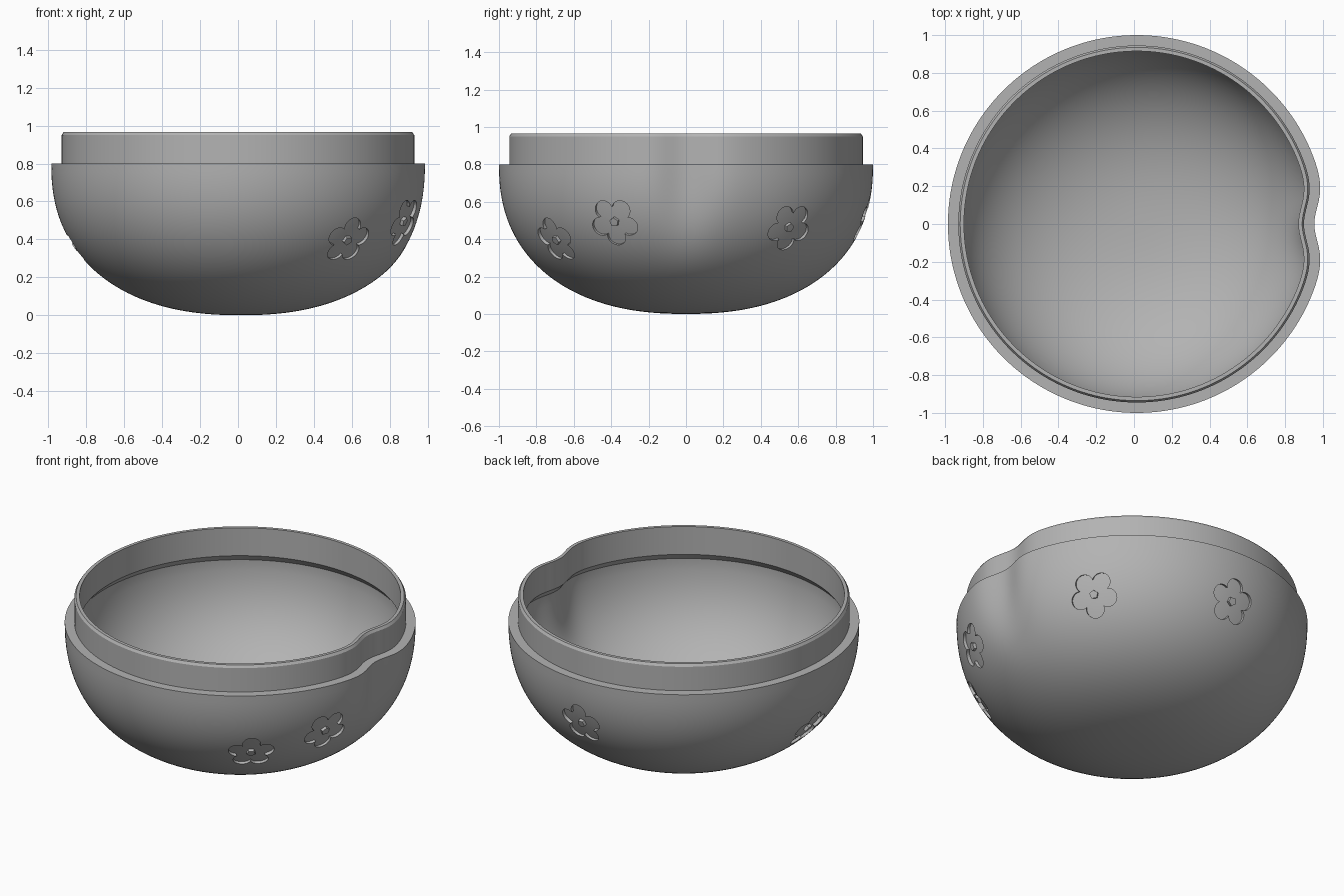
import bpy, bmesh
from math import sin, cos, pi, sqrt, exp, radians
from mathutils import Vector

cube = bpy.data.objects.get("Cube")
if cube:
    bpy.data.objects.remove(cube, do_unlink=True)

POWER = 2.3        # squareness of the bowl curve
RIM_Z = 0.8        # height of the shoulder
CENTRE_X = 0.015
SEGMENTS = 256

grey = bpy.data.materials.new("grey")
grey.use_nodes = True
grey.diffuse_color = (0.45, 0.45, 0.45, 1)
grey.node_tree.nodes["Principled BSDF"].inputs["Base Color"].default_value = grey.diffuse_color


def bowl_curve(radius, depth, steps=40):
    """Superellipse from just off the bottom centre up to the rim."""
    points = []
    for i in range(1, steps + 1):
        t = pi / 2 * i / steps
        points.append((radius * sin(t) ** (2 / POWER),
                       RIM_Z - depth * max(cos(t), 0) ** (2 / POWER)))
    return points


def finger_dent(x, y, z):
    """Push the +x side inwards, fading out down the wall."""
    if x <= 0:
        return x
    f = min(max((z - 0.2) / 0.55, 0), 1)
    return x - 0.06 * f * f * (3 - 2 * f) * exp(-(y / 0.145) ** 2)


def make_object(name, bm):
    bmesh.ops.recalc_face_normals(bm, faces=bm.faces)
    mesh = bpy.data.meshes.new(name)
    bm.to_mesh(mesh)
    bm.free()
    mesh.materials.append(grey)
    obj = bpy.data.objects.new(name, mesh)
    bpy.context.collection.objects.link(obj)
    return obj


def make_bowl():
    # outer wall, shoulder, collar with chamfered lip, undercut, inner wall
    collar = [(0.945, RIM_Z), (0.945, 0.95), (0.935, 0.965),
              (0.915, 0.965), (0.915, 0.79)]
    inner = [p for p in bowl_curve(0.95, 0.75) if p[1] < 0.75]
    profile = bowl_curve(1, RIM_Z) + collar + [(0.947, 0.75)] + inner[::-1]
    bm = bmesh.new()
    rings = []
    for r, z in profile:
        ring = []
        for s in range(SEGMENTS):
            a = 2 * pi * s / SEGMENTS
            x, y = r * cos(a), r * sin(a)
            ring.append(bm.verts.new((finger_dent(x, y, z) + CENTRE_X, y, z)))
        rings.append(ring)
    for low, high in zip(rings, rings[1:]):
        for s in range(SEGMENTS):
            n = (s + 1) % SEGMENTS
            bm.faces.new((low[s], low[n], high[n], high[s]))
    # close the bottom inside and out
    for ring, z in ((rings[0], 0), (rings[-1], 0.05)):
        tip = bm.verts.new((CENTRE_X, 0, z))
        for s in range(SEGMENTS):
            bm.faces.new((ring[s], ring[(s + 1) % SEGMENTS], tip))
    return make_object("bowl", bm)


def make_flower_cutter(angle, z, turn):
    """Five-petal ring prism lying on the wall, its floor following the curve."""
    u = 1 - z / RIM_Z
    r = (1 - u ** POWER) ** (1 / POWER)
    a = radians(angle)
    across = r ** (POWER - 1)
    down = u ** (POWER - 1) / RIM_Z
    normal = Vector((cos(a) * across, sin(a) * across, -down)).normalized()
    right = Vector((-sin(a), cos(a), 0))
    up = normal.cross(right)
    origin = Vector((r * cos(a) + CENTRE_X, r * sin(a), z))

    count, levels = 100, 4
    reach, petal = 0.083, 0.052
    bm = bmesh.new()
    top, floor = [], []
    for k in range(levels + 1):
        top_ring, floor_ring = [], []
        for i in range(count):
            phi = 2 * pi * i / count
            delta = (phi + pi / 5) % (2 * pi / 5) - pi / 5
            edge = reach * cos(delta) + sqrt(petal ** 2 - (reach * sin(delta)) ** 2)
            hub = 0.026 * cos(pi / 5) / cos(delta)
            rho = hub + (edge - hub) * k / levels
            phi += radians(turn)
            flat = origin + right * (rho * cos(phi)) + up * (rho * sin(phi))
            top_ring.append(bm.verts.new(flat + normal * 0.05))
            floor_ring.append(bm.verts.new(flat - normal * (0.018 + rho * rho / 1.8)))
        top.append(top_ring)
        floor.append(floor_ring)
    for i in range(count):
        n = (i + 1) % count
        for layer in (top, floor):
            for b, c in zip(layer, layer[1:]):
                bm.faces.new((b[i], b[n], c[n], c[i]))
        for k in (0, levels):
            bm.faces.new((top[k][i], top[k][n], floor[k][n], floor[k][i]))
    cutter = make_object("flower_cutter", bm)
    cutter.hide_render = True
    return cutter


bowl = make_bowl()
bpy.context.view_layer.objects.active = bowl

# engraved flowers: angle around the bowl, height, rotation of the petals
for angle, z, turn in ((-51, 0.39, 90), (-24, 0.49, 54), (36.5, 0.46, 54),
                       (87, 0.5, 90), (179, 0.36, 90)):
    cutter = make_flower_cutter(angle, z, turn)
    cut = bowl.modifiers.new("flower", 'BOOLEAN')
    cut.operation = 'DIFFERENCE'
    cut.solver = 'EXACT'
    cut.object = cutter
    bpy.ops.object.modifier_apply(modifier=cut.name)
    bpy.data.objects.remove(cutter, do_unlink=True)

bpy.ops.object.select_all(action='DESELECT')
bowl.select_set(True)
bpy.ops.object.shade_smooth_by_angle(angle=radians(30))
